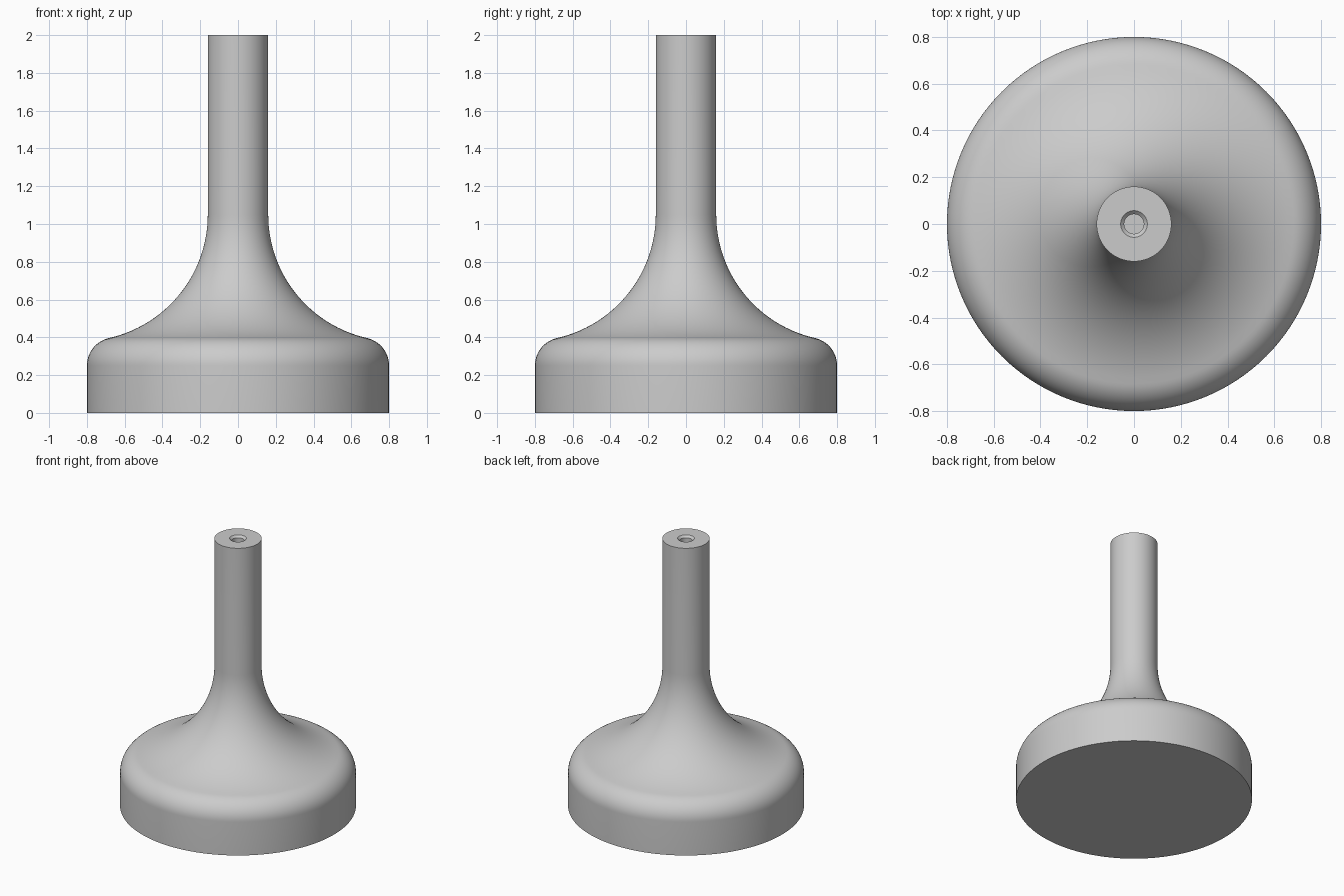
import bpy, bmesh
from math import atan2, cos, sin, pi, radians

cube = bpy.data.objects.get("Cube")
if cube:
    bpy.data.objects.remove(cube, do_unlink=True)

SEGMENTS = 128
BASE_R, STEM_R, HEIGHT = 0.80, 0.16, 2.0
EDGE_R, EDGE_Z = 0.15, 0.25     # rounded shoulder of the base
FLARE_Z = 1.05                  # height where the flare meets the stem
HOLE_R, RIM_R, HOLE_DEPTH = 0.042, 0.057, 0.25


def arc(cx, cz, r, start, end, steps):
    """Points (radius, height) along an arc."""
    angles = [start + (end - start) * i / steps for i in range(steps + 1)]
    return [(cx + r * cos(a), cz + r * sin(a)) for a in angles]


# Flare radius that makes the concave arc tangent to stem and shoulder
edge_x = BASE_R - EDGE_R
a, h = edge_x - STEM_R, FLARE_Z - EDGE_Z
flare_r = (a * a + h * h - EDGE_R ** 2) / (2 * (a + EDGE_R))
flare_x = STEM_R + flare_r
tangent = atan2(h, flare_x - edge_x)

# Outline from the bottom centre, up the outside, and down into the hole
profile = [(0, 0), (BASE_R, 0)]
profile += arc(edge_x, EDGE_Z, EDGE_R, 0, tangent, 14)
profile += arc(flare_x, FLARE_Z, flare_r, tangent - pi, -pi, 32)[1:]
rim_drop = RIM_R - HOLE_R
profile += [(STEM_R, HEIGHT), (RIM_R, HEIGHT), (HOLE_R, HEIGHT - rim_drop),
            (HOLE_R, HEIGHT - HOLE_DEPTH), (0, HEIGHT - HOLE_DEPTH)]

# Turn the outline around the vertical axis
bm = bmesh.new()
verts = [bm.verts.new((r, 0, z)) for r, z in profile]
edges = [bm.edges.new(pair) for pair in zip(verts, verts[1:])]
bmesh.ops.spin(bm, geom=verts + edges, cent=(0, 0, 0), axis=(0, 0, 1),
               angle=2 * pi, steps=SEGMENTS, use_merge=True)
bmesh.ops.remove_doubles(bm, verts=bm.verts, dist=1e-5)
bmesh.ops.recalc_face_normals(bm, faces=bm.faces)
mesh = bpy.data.meshes.new("flared_foot")
bm.to_mesh(mesh)
bm.free()

foot = bpy.data.objects.new("flared_foot", mesh)
bpy.context.collection.objects.link(foot)

# Plain grey finish
grey = bpy.data.materials.new("plain_grey")
grey.use_nodes = True
colour = (0.6, 0.6, 0.6, 1)
grey.diffuse_color = colour
grey.node_tree.nodes["Principled BSDF"].inputs["Base Color"].default_value = colour
mesh.materials.append(grey)

# Smooth surfaces with crisp rims
bpy.ops.object.select_all(action='DESELECT')
foot.select_set(True)
bpy.context.view_layer.objects.active = foot
bpy.ops.object.shade_smooth_by_angle(angle=radians(30))
